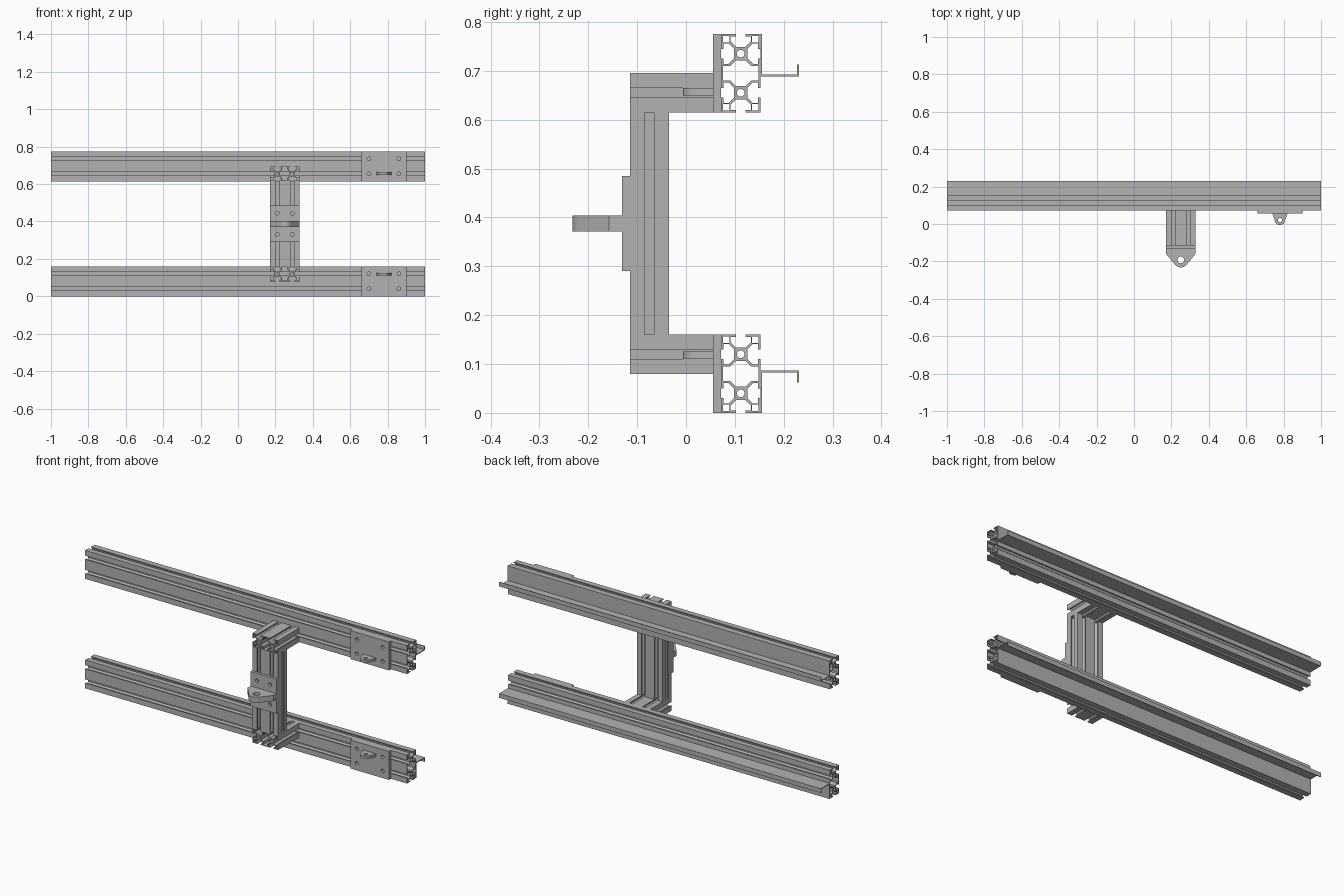
import bpy, bmesh, math
from mathutils import Matrix, Vector

cube = bpy.data.objects.get("Cube")
if cube:
    bpy.data.objects.remove(cube, do_unlink=True)

grey = bpy.data.materials.new("aluminium grey")
grey.use_nodes = True
grey.diffuse_color = (0.45, 0.45, 0.45, 1)
grey.node_tree.nodes["Principled BSDF"].inputs["Base Color"].default_value = grey.diffuse_color

X, Y, Z = Vector((1, 0, 0)), Vector((0, 1, 0)), Vector((0, 0, 1))
MID_Z = 0.3875      # height of the horizontal mirror plane
POST_X = 0.25
PLATE_X = 0.78


def extrude(name, loops, u, v, origin, length):
    """Fill an outline with holes in the u-v plane and extrude it along u x v."""
    w = u.cross(v)
    bm = bmesh.new()
    edges = []
    for loop in loops:
        vs = [bm.verts.new((p[0], p[1], 0)) for p in loop]
        edges += [bm.edges.new((a, b)) for a, b in zip(vs, vs[1:] + vs[:1])]
    bmesh.ops.triangle_fill(bm, edges=edges, use_beauty=True)
    ext = bmesh.ops.extrude_face_region(bm, geom=bm.faces[:])
    moved = [g for g in ext["geom"] if isinstance(g, bmesh.types.BMVert)]
    bmesh.ops.translate(bm, verts=moved, vec=(0, 0, length))
    rot = Matrix((u, v, w)).transposed().to_4x4()
    bm.transform(Matrix.Translation(origin) @ rot)
    bmesh.ops.recalc_face_normals(bm, faces=bm.faces[:])
    mesh = bpy.data.meshes.new(name)
    bm.to_mesh(mesh)
    bm.free()
    mesh.materials.append(grey)
    obj = bpy.data.objects.new(name, mesh)
    bpy.context.collection.objects.link(obj)
    return obj


def rect(cx, cy, hx, hy):
    return [(cx - hx, cy - hy), (cx + hx, cy - hy), (cx + hx, cy + hy), (cx - hx, cy + hy)]


def arc(cx, cy, r, start=0.0, end=2 * math.pi, n=16, closed=True):
    steps = n if closed else n - 1
    return [(cx + r * math.cos(start + (end - start) * i / steps),
             cy + r * math.sin(start + (end - start) * i / steps)) for i in range(n)]


def t_slot(cx, nx, ny):
    """T-shaped slot cut into the cell at cx, on the side facing (nx, ny)."""
    half = [(0.010, 0.040), (0.010, 0.035), (0.021, 0.035), (0.021, 0.025), (0.010, 0.014)]
    pts = [(-t, n) for t, n in half] + half[::-1]
    return [(cx + n * nx - t * ny, n * ny + t * nx) for t, n in pts]


def slotted_profile():
    """Double-cell slotted extrusion section, long axis along u."""
    c = 0.04
    outer = (t_slot(-c, 0, -1) + t_slot(c, 0, -1) + [(2 * c, -c)]
             + t_slot(c, 1, 0) + [(2 * c, c)]
             + t_slot(c, 0, 1) + t_slot(-c, 0, 1) + [(-2 * c, c)]
             + t_slot(-c, -1, 0) + [(-2 * c, -c)])
    quarter = [(0.026, 0.010), (0.015, 0.021), (0.015, 0.036)]
    right = [(a, -b) for a, b in quarter[::-1]] + quarter
    cavity = right + [(-a, -b) for a, b in right]
    loops = [outer, cavity]
    for s in (-1, 1):
        loops.append(arc(s * c, 0, 0.008, n=12))
        loops += [rect(s * 0.0695, t * 0.0295, 0.0065, 0.0065) for t in (-1, 1)]
    return loops


def tab_outline(half, straight, reach, r):
    """Lug pointing to -v: straight sides, tangent taper, rounded nose."""
    dx, dy = half, reach - straight
    a = math.atan2(dy, -dx) + math.acos(r / math.hypot(dx, dy))
    nose = arc(0, -reach, r, a, 3 * math.pi - a, 14, closed=False)
    sides = [(half, -straight), (half, 0), (-half, 0), (-half, -straight)]
    return nose + (sides if straight else sides[1:3])


profile = slotted_profile()

# Parts that repeat above and below the mirror plane
for s, level in ((1, "upper"), (-1, "lower")):
    def h(offset):
        return MID_Z + s * offset

    # Long rail
    extrude(level + "_rail", profile, Z, Y, (1, 0.112, h(0.3075)), 2)

    # Bent sheet on the back of the rail: leg, flange and lip
    sheet = [(0.152, 0.3875), (0.152, 0.301), (0.231, 0.301), (0.231, 0.325),
             (0.227, 0.325), (0.227, 0.305), (0.155, 0.305), (0.155, 0.3875)]
    extrude(level + "_back_sheet", [[(y, h(z)) for y, z in sheet]], Y, Z, (-1, 0, 0), 2)

    # Arm from the post to the rail
    extrude(level + "_arm", profile, X, Z, (POST_X, 0.072, h(0.2675)), 0.187)

    # Mounting plate with four bolt holes
    holes = [arc(i * 0.08, j * 0.04, 0.010) for i in (-1, 1) for j in (-1, 1)]
    extrude(level + "_mount_plate", [rect(0, 0, 0.12, 0.08)] + holes,
            X, Z, (PLATE_X, 0.072, h(0.3075)), 0.017)

    # Lug on the mounting plate
    extrude(level + "_mount_lug", [tab_outline(0.04, 0, 0.035, 0.027), arc(0, -0.035, 0.011)],
            X, Y, (PLATE_X, 0.056, h(0.2695) - 0.0075), 0.015)

# Upright post between the arms
extrude("post", profile, X, Y, (POST_X, -0.075, 0.16), 0.455)

# Bracket plate and large lug on the front of the post
holes = [arc(i * 0.04, j * 0.056, 0.010) for i in (-1, 1) for j in (-1, 1)]
extrude("bracket_plate", [rect(0, 0, 0.08, 0.097)] + holes, X, Z, (POST_X, -0.115, MID_Z), 0.016)
extrude("bracket_lug", [tab_outline(0.08, 0.028, 0.062, 0.04), arc(0, -0.062, 0.018)],
        X, Y, (POST_X, -0.130, MID_Z - 0.016), 0.032)
